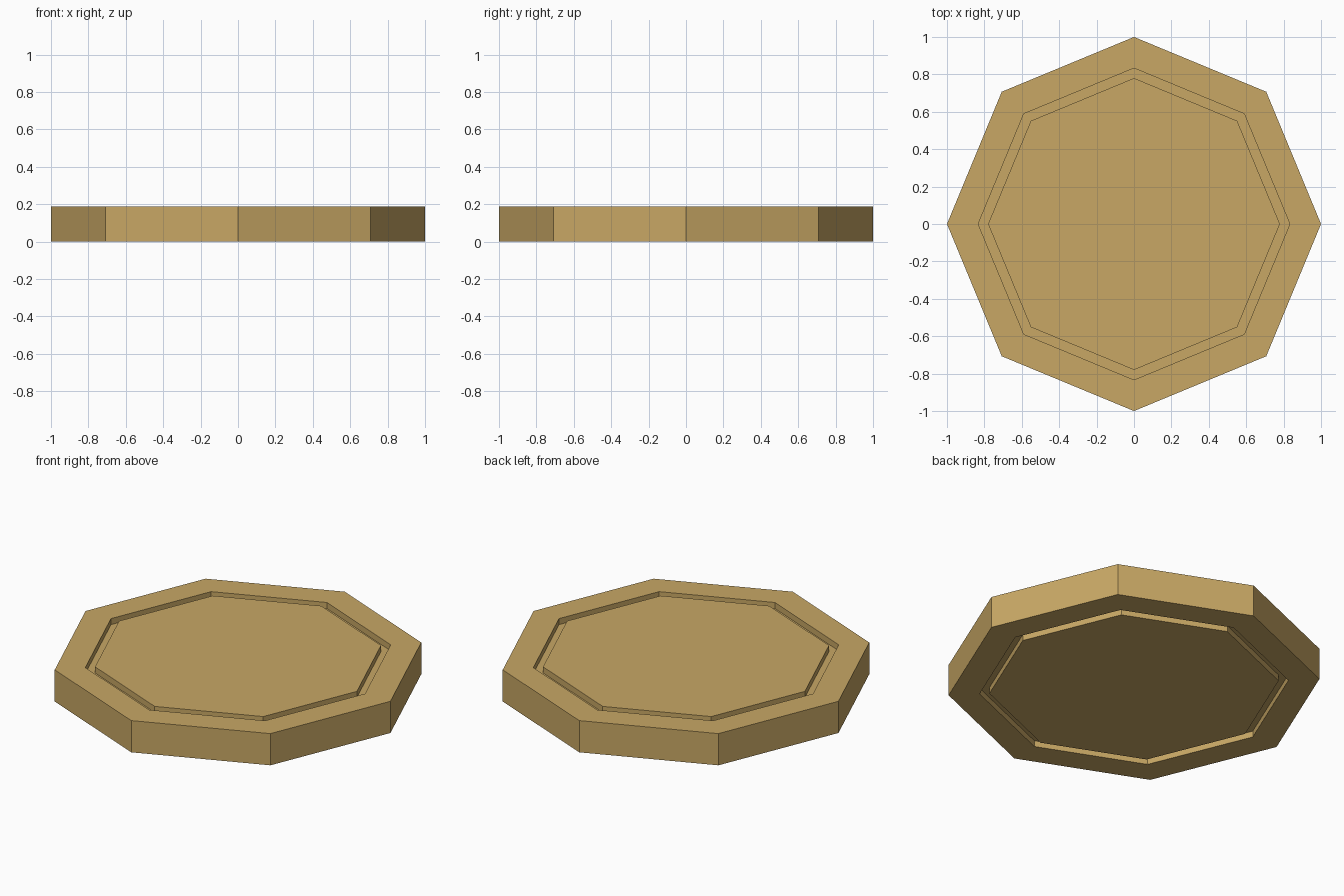
import bpy, bmesh
from math import cos, sin, pi

if "Cube" in bpy.data.objects:
    bpy.data.objects.remove(bpy.data.objects["Cube"])

SIDES = 8
H = 0.188          # plate thickness
DEPTH = 0.036      # groove depth
R_OUT, R_GROOVE, R_PANEL = 1.0, 0.833, 0.78

wood = bpy.data.materials.new("tan")
wood.diffuse_color = (0.58, 0.39, 0.13, 1)
wood.use_nodes = True
wood.node_tree.nodes["Principled BSDF"].inputs["Base Color"].default_value = wood.diffuse_color

# Half section (radius, height): top panel, top groove, rim, bottom groove, bottom panel
top = [(R_PANEL, H), (R_PANEL, H - DEPTH), (R_GROOVE, H - DEPTH), (R_GROOVE, H), (R_OUT, H)]
profile = top + [(r, H - z) for r, z in reversed(top)]

# Octagonal plate swept from the section
bm = bmesh.new()
rings = [[bm.verts.new((r * cos(2 * pi * i / SIDES), r * sin(2 * pi * i / SIDES), z))
          for i in range(SIDES)] for r, z in profile]
for a, b in zip(rings, rings[1:]):
    for i in range(SIDES):
        j = (i + 1) % SIDES
        bm.faces.new((a[i], b[i], b[j], a[j]))
bm.faces.new(rings[0])
bm.faces.new(rings[-1][::-1])
bmesh.ops.recalc_face_normals(bm, faces=bm.faces)

mesh = bpy.data.meshes.new("octagonal_plate")
bm.to_mesh(mesh)
bm.free()
mesh.materials.append(wood)
plate = bpy.data.objects.new("octagonal_plate", mesh)
bpy.context.collection.objects.link(plate)
